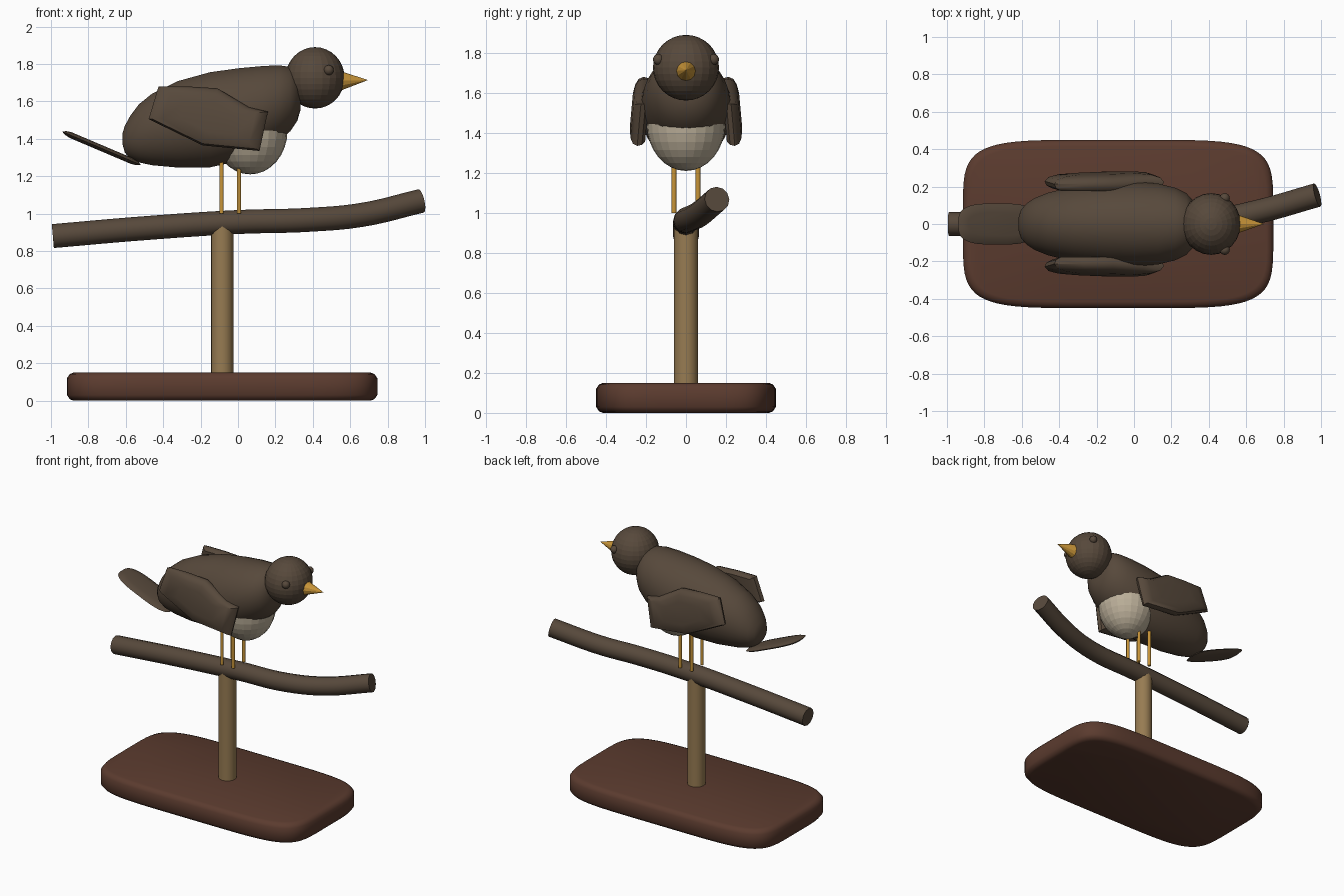
import bpy
import bmesh
from math import sin, cos, pi, radians, copysign
from mathutils import Matrix, Vector

default_cube = bpy.data.objects.get("Cube")
if default_cube:
    bpy.data.objects.remove(default_cube, do_unlink=True)


def material(name, rgb):
    mat = bpy.data.materials.new(name)
    mat.use_nodes = True
    mat.diffuse_color = (*rgb, 1)
    shader = next(n for n in mat.node_tree.nodes if n.type == "BSDF_PRINCIPLED")
    shader.inputs["Base Color"].default_value = (*rgb, 1)
    return mat


feather_brown = material("feather brown", (0.095, 0.066, 0.044))
breast_cream = material("breast cream", (0.5, 0.43, 0.32))
beak_orange = material("beak orange", (0.58, 0.3, 0.04))
post_tan = material("post tan", (0.31, 0.2, 0.085))
base_red_brown = material("base red brown", (0.105, 0.044, 0.028))


def finish(obj, mat, smooth_angle=None):
    """Assign the colour and optionally smooth everything but sharp edges."""
    obj.data.materials.clear()
    obj.data.materials.append(mat)
    if smooth_angle:
        bpy.ops.object.select_all(action="DESELECT")
        obj.select_set(True)
        bpy.context.view_layer.objects.active = obj
        bpy.ops.object.shade_smooth_by_angle(angle=radians(smooth_angle))
    return obj


def from_bmesh(name, bm, mat, smooth_angle=None, matrix=None):
    if matrix:
        bm.transform(matrix)
    bmesh.ops.recalc_face_normals(bm, faces=bm.faces)
    mesh = bpy.data.meshes.new(name)
    bm.to_mesh(mesh)
    bm.free()
    obj = bpy.data.objects.new(name, mesh)
    bpy.context.collection.objects.link(obj)
    return finish(obj, mat, smooth_angle)


def loft(name, rings, mat, smooth_angle=None, matrix=None):
    """Skin a closed solid over rings with equal point counts."""
    bm = bmesh.new()
    loops = [[bm.verts.new(p) for p in ring] for ring in rings]
    for a, b in zip(loops, loops[1:]):
        for i in range(len(a)):
            j = (i + 1) % len(a)
            bm.faces.new((a[i], a[j], b[j], b[i]))
    bm.faces.new(loops[0])
    bm.faces.new(loops[-1])
    return from_bmesh(name, bm, mat, smooth_angle, matrix)


def superellipse(a, b, power=2, count=32):
    """Points of a rounded outline; higher power means squarer corners."""
    points = []
    for i in range(count):
        t = 2 * pi * (i + 0.5) / count
        c, s = cos(t), sin(t)
        points.append((a * copysign(abs(c) ** (2 / power), c),
                       b * copysign(abs(s) ** (2 / power), s)))
    return points


def plate(name, a, b, power, layers, mat, matrix):
    """Rounded slab from (height, inset) layers."""
    rings = [[(x, y, z) for x, y in superellipse(a - inset, b - inset, power, 64)]
             for z, inset in layers]
    return loft(name, rings, mat, 50, matrix)


def ball(name, centre, size, mat, segments, rings, lower_half=False, smooth=None):
    bm = bmesh.new()
    bmesh.ops.create_uvsphere(bm, u_segments=segments, v_segments=rings, radius=1)
    if lower_half:
        bmesh.ops.bisect_plane(bm, geom=bm.verts[:] + bm.edges[:] + bm.faces[:],
                               plane_co=(0, 0, 0), plane_no=(0, 0, 1), clear_outer=True)
        bmesh.ops.holes_fill(bm, edges=[e for e in bm.edges if e.is_boundary])
    matrix = Matrix.Translation(centre) @ Matrix.Diagonal((*size, 1))
    return from_bmesh(name, bm, mat, smooth, matrix)


def rod(name, start, end, r_start, r_end, sides, mat, smooth=None):
    bm = bmesh.new()
    start, end = Vector(start), Vector(end)
    axis = end - start
    bmesh.ops.create_cone(bm, cap_ends=True, segments=sides, radius1=r_start,
                          radius2=r_end, depth=axis.length)
    matrix = (Matrix.Translation((start + end) / 2)
              @ axis.to_track_quat("Z", "Y").to_matrix().to_4x4())
    return from_bmesh(name, bm, mat, smooth, matrix)


# Stand: rounded base board and post
plate("base_board", 0.83, 0.45, 5.3,
      [(0, 0.035), (0.008, 0.015), (0.03, 0), (0.12, 0), (0.142, 0.015), (0.15, 0.035)],
      base_red_brown, Matrix.Translation((-0.085, 0, 0)))
rod("post", (-0.085, 0, 0.13), (-0.085, 0, 0.95), 0.06, 0.06, 16, post_tan, 40)

# Branch: swept tube bending upward and back at its right end
curve = bpy.data.curves.new("branch", "CURVE")
curve.dimensions = "3D"
curve.bevel_depth = 0.064
curve.bevel_resolution = 4
curve.resolution_u = 8
curve.use_fill_caps = True
spline = curve.splines.new("BEZIER")
path = [(-0.99, 0, 0.88), (-0.5, 0, 0.922), (0, 0, 0.955),
        (0.38, 0.01, 0.967), (0.66, 0.065, 0.993), (0.98, 0.155, 1.068)]
spline.bezier_points.add(len(path) - 1)
for point, co in zip(spline.bezier_points, path):
    point.co = co
    point.handle_left_type = point.handle_right_type = "AUTO"
branch = bpy.data.objects.new("branch", curve)
bpy.context.collection.objects.link(branch)
bpy.ops.object.select_all(action="DESELECT")
branch.select_set(True)
bpy.context.view_layer.objects.active = branch
bpy.ops.object.convert(target="MESH")
finish(bpy.context.view_layer.objects.active, feather_brown, 40)

# Body: elliptical sections along x, as (x, top, bottom, half width)
sections = [(-0.617, 1.43, 1.37, 0.035), (-0.605, 1.47, 1.325, 0.075),
            (-0.575, 1.525, 1.293, 0.11), (-0.53, 1.585, 1.273, 0.14),
            (-0.46, 1.642, 1.258, 0.168), (-0.32, 1.71, 1.245, 0.202),
            (-0.15, 1.757, 1.246, 0.222), (0, 1.778, 1.28, 0.227),
            (0.13, 1.79, 1.335, 0.217), (0.22, 1.794, 1.39, 0.195),
            (0.28, 1.785, 1.44, 0.165), (0.317, 1.75, 1.495, 0.125),
            (0.333, 1.69, 1.55, 0.07)]
loft("body", [[(x, y, (top + low) / 2 + z)
               for y, z in superellipse(width, (top - low) / 2)]
              for x, top, low, width in sections], feather_brown, 60)
ball("breast", (0.065, 0, 1.445), (0.2, 0.196, 0.235), breast_cream, 24, 16, True)

# Tail: thin rounded slab sloping up and away
plate("tail", 0.228, 0.11, 3.2,
      [(-0.016, 0.05), (-0.011, 0.02), (0, 0), (0.011, 0.02), (0.016, 0.05)],
      feather_brown,
      Matrix.Translation((-0.73, 0, 1.35)) @ Matrix.Rotation(radians(23), 4, "Y"))

# Head, beak
ball("head", (0.412, 0, 1.726), (0.158, 0.165, 0.164), feather_brown, 24, 16)
rod("beak", (0.54, 0, 1.71), (0.695, 0, 1.714), 0.055, 0, 12, beak_orange)

# Wing outline in (x, z), bulging outward and leaning in at the top
outline = [(-0.425, 1.68), (-0.27, 1.68), (-0.11, 1.67), (0.06, 1.568),
           (0.16, 1.545), (0.115, 1.335), (-0.19, 1.365), (-0.478, 1.505)]
middle = (-0.14, 1.515)
wing_layers = [(0.19, 0.88), (0.205, 0.97), (0.228, 1), (0.25, 0.94), (0.265, 0.78), (0.273, 0.5)]

# Paired parts
for side, word in ((1, "left"), (-1, "right")):
    rings = []
    for y, scale in wing_layers:
        ring = []
        for px, pz in outline:
            x = middle[0] + (px - middle[0]) * scale
            z = middle[1] + (pz - middle[1]) * scale
            ring.append((x, side * (y - 0.09 * (z - middle[1])), z))
        rings.append(ring)
    loft(f"{word}_wing", rings, feather_brown, 35)
    ball(f"{word}_eye", (0.485, side * 0.138, 1.767), (0.027,) * 3,
         feather_brown, 16, 10, smooth=60)
    for x, place in ((0.005, "front"), (-0.088, "back")):
        rod(f"{word}_{place}_leg", (x, side * 0.06, 1.0), (x, side * 0.06, 1.4),
            0.012, 0.012, 10, beak_orange, 50)
